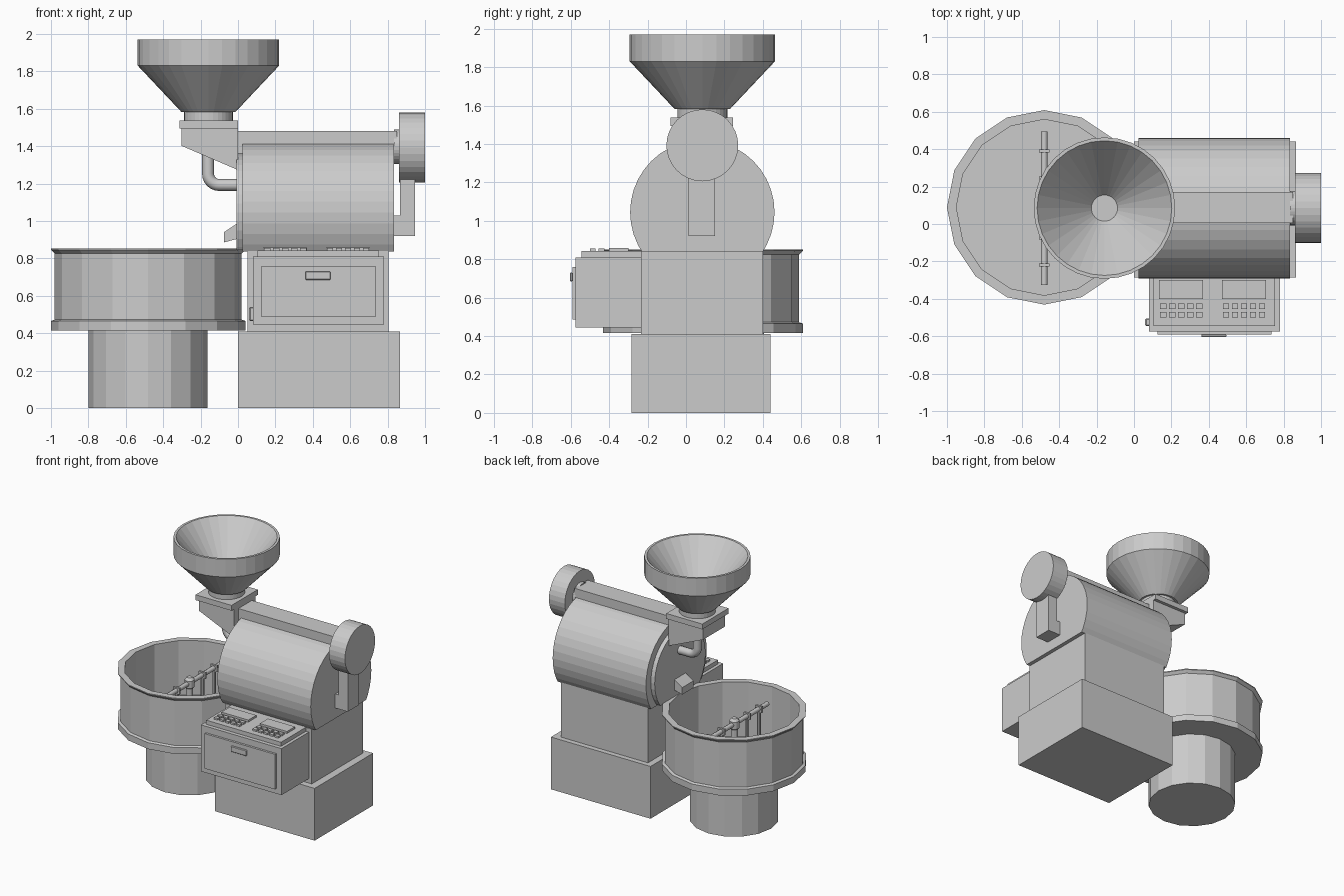
import bpy, bmesh
from math import sin, cos, pi, sqrt
from mathutils import Vector

if "Cube" in bpy.data.objects:
    bpy.data.objects.remove(bpy.data.objects["Cube"])

CY = 0.085          # shared centre line
TX = -0.48          # cooling tray centre


def finish(name, bm):
    bmesh.ops.recalc_face_normals(bm, faces=bm.faces)
    me = bpy.data.meshes.new(name)
    bm.to_mesh(me)
    bm.free()
    ob = bpy.data.objects.new(name, me)
    bpy.context.collection.objects.link(ob)
    return ob


def box(name, x0, x1, y0, y1, z0, z1, bevel=0):
    bm = bmesh.new()
    bmesh.ops.create_cube(bm, size=1)
    for v in bm.verts:
        v.co = ((x0 + x1) / 2 + v.co.x * (x1 - x0),
                (y0 + y1) / 2 + v.co.y * (y1 - y0),
                (z0 + z1) / 2 + v.co.z * (z1 - z0))
    if bevel:
        bmesh.ops.bevel(bm, geom=bm.edges[:], offset=bevel, segments=1, affect='EDGES')
    return finish(name, bm)


def prism(name, pts, axis, a, b):
    """Extrude a 2D outline along x (points are y,z) or y (points are x,z)."""
    bm = bmesh.new()
    put = (lambda p: (a, p[0], p[1])) if axis == 'x' else (lambda p: (p[0], a, p[1]))
    f = bm.faces.new([bm.verts.new(put(p)) for p in pts])
    r = bmesh.ops.extrude_face_region(bm, geom=[f])
    d = Vector((b - a, 0, 0)) if axis == 'x' else Vector((0, b - a, 0))
    bmesh.ops.translate(bm, vec=d, verts=[g for g in r['geom'] if isinstance(g, bmesh.types.BMVert)])
    return finish(name, bm)


def lathe(name, profile, cx, cy, n):
    """Spin an (r, z) profile about a vertical axis, capping both ends."""
    bm = bmesh.new()
    rings = [[bm.verts.new((cx + r * cos(2 * pi * i / n), cy + r * sin(2 * pi * i / n), z))
              for i in range(n)] for r, z in profile]
    for p, q in zip(rings, rings[1:]):
        for i in range(n):
            j = (i + 1) % n
            bm.faces.new((p[i], p[j], q[j], q[i]))
    bm.faces.new(rings[0])
    bm.faces.new(rings[-1])
    return finish(name, bm)


def circle(r, cz, n=32, floor=None):
    """Circle outline in y,z; with floor, it is cut off flat at that height."""
    if floor is None:
        return [(CY + r * cos(2 * pi * i / n), cz + r * sin(2 * pi * i / n)) for i in range(n)]
    h = sqrt(r * r - (cz - floor) ** 2)
    arc = [(CY + r * cos(2 * pi * i / n), cz + r * sin(2 * pi * i / n))
           for i in range(-n // 4, 3 * n // 4)]
    return [(CY + h, floor)] + [p for p in arc if p[1] > floor + 0.005] + [(CY - h, floor)]


def tube(name, pts, r, n=3):
    cu = bpy.data.curves.new(name, 'CURVE')
    cu.dimensions = '3D'
    cu.bevel_depth = r
    cu.bevel_resolution = n
    cu.use_fill_caps = True
    sp = cu.splines.new('POLY')
    sp.points.add(len(pts) - 1)
    for p, c in zip(sp.points, pts):
        p.co = (*c, 1)
    ob = bpy.data.objects.new(name, cu)
    bpy.context.collection.objects.link(ob)
    return ob


# Base and body
box("base", 0, 0.865, -0.285, 0.44, 0, 0.41)
box("body", 0.05, 0.805, -0.235, 0.40, 0.41, 0.84)

# Roasting drum with front plate
prism("drum", circle(0.376, 1.045, 40, 0.837), 'x', 0.025, 0.835)
prism("drum_front_plate", circle(0.315, 1.045, 40, 0.845), 'x', -0.008, 0.03)

# Control box on the front
box("control_box", 0.08, 0.78, -0.575, -0.23, 0.445, 0.81)
box("control_lid", 0.105, 0.755, -0.545, -0.23, 0.81, 0.842)
box("control_door", 0.125, 0.735, -0.592, -0.57, 0.485, 0.76)
box("door_handle", 0.36, 0.495, -0.605, -0.59, 0.685, 0.73, 0.004)
box("side_latch", 0.06, 0.085, -0.545, -0.505, 0.465, 0.54, 0.006)
for k, x0 in enumerate((0.135, 0.47)):
    box(f"control_plate_{k}", x0, x0 + 0.235, -0.40, -0.30, 0.84, 0.858)
    for row in range(2):
        for i in range(5):
            x = x0 + 0.005 + i * 0.048
            y = -0.50 + row * 0.045
            box(f"button_{k}_{row}_{i}", x, x + 0.033, y, y + 0.03, 0.84, 0.856)

# Exhaust duct, fan and fan down-pipe
box("exhaust_duct", 0.0, 0.85, 0.005, 0.172, 1.36, 1.48)
prism("fan_collar", circle(0.092, 1.397), 'x', 0.835, 0.87)
prism("fan_housing", circle(0.187, 1.393), 'x', 0.862, 1.0)
prism("fan_down_pipe", [(0.83, 0.92), (0.945, 0.92), (0.945, 1.25), (0.865, 1.25),
                        (0.865, 1.03), (0.83, 1.03)], 'y', 0.012, 0.152)

# Hopper and feed chute
lathe("hopper", [(0.13, 1.53), (0.13, 1.583), (0.145, 1.583), (0.378, 1.83), (0.378, 1.97),
                 (0.36, 1.97), (0.07, 1.62)], -0.158, CY, 32)
box("chute_flange", -0.313, 0.0, -0.08, 0.245, 1.495, 1.537)
prism("feed_chute", [(-0.303, 1.50), (0, 1.50), (0, 1.272), (-0.303, 1.402)], 'y', CY - 0.135, CY + 0.135)

# Bent pipe from chute into drum front
bend = [(-0.10 - 0.06 * cos(t * pi / 12), CY, 1.252 - 0.06 * sin(t * pi / 12)) for t in range(7)]
tube("bent_pipe", [(-0.16, CY, 1.40)] + bend + [(0.01, CY, 1.192)], 0.032)

# Bean discharge spout
prism("discharge_spout", [(-0.075, 0.94), (0, 0.99), (0, 0.905), (-0.075, 0.885)], 'y', CY - 0.07, CY + 0.07)

# Cooling tray on its pedestal
lathe("tray_pedestal", [(0.318, 0), (0.318, 0.42)], TX, CY + 0.004, 16)
lathe("cooling_tray", [(0.52, 0.415), (0.52, 0.465), (0.50, 0.472), (0.50, 0.825), (0.52, 0.845),
                       (0.52, 0.852), (0.47, 0.852), (0.47, 0.425)], TX, CY + 0.004, 16)

# Stirring arm
tube("stirrer_bar", [(TX, -0.325, 0.74), (TX, 0.495, 0.74)], 0.018, 2)
lathe("stirrer_shaft", [(0.025, 0.42), (0.025, 0.70), (0.036, 0.71), (0.036, 0.765), (0.02, 0.785)], TX, CY, 12)
for i, d in enumerate((-0.305, -0.16, 0.16, 0.305)):
    lathe(f"stirrer_rod_{i}", [(0.013, 0.46), (0.013, 0.74)], TX, CY + d, 8)
    box(f"stirrer_clamp_{i}", TX - 0.028, TX + 0.028, CY + d - 0.008, CY + d + 0.008, 0.715, 0.765)
    box(f"stirrer_blade_{i}", TX - 0.008, TX + 0.008, CY + d - 0.05, CY + d + 0.05, 0.44, 0.50)
